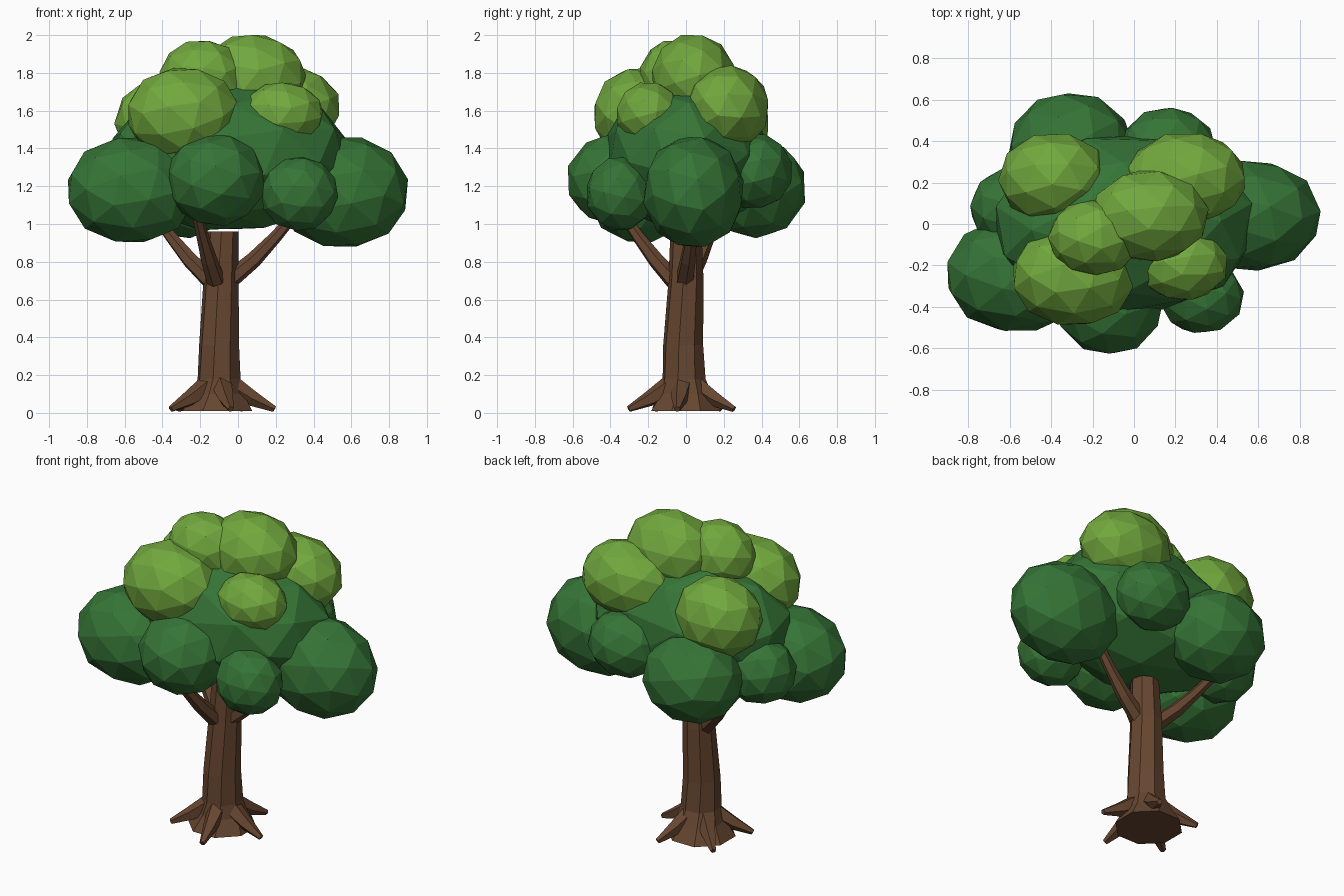
import bpy, bmesh, math, random
from mathutils import Vector, Euler

random.seed(4)
if "Cube" in bpy.data.objects:
    bpy.data.objects.remove(bpy.data.objects["Cube"])


def material(name, rgb):
    m = bpy.data.materials.new(name)
    m.use_nodes = True
    m.diffuse_color = (*rgb, 1)
    m.node_tree.nodes["Principled BSDF"].inputs["Base Color"].default_value = (*rgb, 1)
    return m


bark = material("bark_brown", (0.135, 0.062, 0.030))
dark_leaf = material("dark_leaf_green", (0.036, 0.175, 0.037))
light_leaf = material("light_leaf_green", (0.165, 0.390, 0.047))


def finish(bm, name, mat):
    bmesh.ops.recalc_face_normals(bm, faces=bm.faces)
    mesh = bpy.data.meshes.new(name)
    bm.to_mesh(mesh)
    bm.free()
    mesh.materials.append(mat)
    ob = bpy.data.objects.new(name, mesh)
    bpy.context.collection.objects.link(ob)


def tube(name, path, radii, sides, axis, twist=0.0):
    """Capped faceted tube whose rings all face along one axis."""
    bm = bmesh.new()
    turn = Vector(axis).to_track_quat('Z', 'Y')
    rings = []
    for k, (p, r) in enumerate(zip(path, radii)):
        ring = []
        for i in range(sides):
            a = math.tau * (i + 0.5) / sides + twist * k
            ring.append(bm.verts.new(Vector(p) + turn @ Vector((r * math.cos(a), r * math.sin(a), 0))))
        rings.append(ring)
    for low, high in zip(rings, rings[1:]):
        for i in range(sides):
            j = (i + 1) % sides
            bm.faces.new((low[i], low[j], high[j], high[i]))
    bm.faces.new(rings[0])
    bm.faces.new(rings[-1])
    finish(bm, name, bark)


def limb(name, angle, profile, radii, sides):
    """Tube leaving the trunk at an angle; profile is (distance, height)."""
    a = math.radians(angle)
    path = [Vector((-0.1 + d * math.cos(a), -0.015 + d * math.sin(a), z)) for d, z in profile]
    tube(name, path, radii, sides, path[-1] - path[0])


def leaf_clump(name, centre, size, mat):
    """Faceted ball, turned at random and fitted to its half sizes."""
    bm = bmesh.new()
    bmesh.ops.create_icosphere(bm, subdivisions=2, radius=1)
    turn = Euler([random.uniform(-0.4, 0.4) for _ in range(3)]).to_matrix()
    for v in bm.verts:
        v.co = turn @ v.co
    reach = [max(abs(v.co[i]) for v in bm.verts) for i in range(3)]
    for v in bm.verts:
        v.co = Vector([centre[i] + v.co[i] * size[i] / reach[i] for i in range(3)])
    finish(bm, name, mat)


# Trunk with flared foot
tube("trunk",
     [(-0.11, 0, 0.01), (-0.105, 0, 0.1), (-0.1, -0.01, 0.18),
      (-0.1, -0.015, 0.36), (-0.09, 0, 0.7), (-0.08, 0, 0.96)],
     [0.2, 0.145, 0.118, 0.108, 0.094, 0.083], 8, (0, 0, 1), 0.06)

# Five spreading roots
for n in range(5):
    limb(f"root_{n + 1}", -78 + 72 * n, [(0.06, 0.15), (0.18, 0.075), (0.295, 0.02)],
         [0.06, 0.043, 0.017], 5)

# Three branches, each with its own reach
for name, angle, reach in (("front", -110, 0.36), ("left", 8, 0.43), ("right", 152, 0.41)):
    limb(f"branch_{name}", angle,
         [(0.05, 0.70), (0.43 * reach, 0.81), (0.7 * reach, 0.93), (reach, 1.08)],
         [0.05, 0.043, 0.033, 0.026], 6)

# Dark lower canopy
leaf_clump("canopy_core", (-0.045, 0, 1.36), (0.62, 0.43, 0.39), dark_leaf)
leaf_clump("clump_right", (-0.565, -0.245, 1.18), (0.335, 0.27, 0.275), dark_leaf)
leaf_clump("clump_front", (-0.12, -0.36, 1.235), (0.265, 0.265, 0.245), dark_leaf)
leaf_clump("clump_front_left", (0.325, -0.35, 1.16), (0.205, 0.175, 0.195), dark_leaf)
leaf_clump("clump_left", (0.555, 0.04, 1.17), (0.345, 0.265, 0.29), dark_leaf)
leaf_clump("clump_back", (-0.305, 0.36, 1.19), (0.3, 0.27, 0.265), dark_leaf)
leaf_clump("clump_back_left", (0.165, 0.36, 1.28), (0.225, 0.2, 0.195), dark_leaf)
leaf_clump("clump_back_right", (-0.57, 0.08, 1.2), (0.22, 0.19, 0.2), dark_leaf)

# Light upper canopy
leaf_clump("top_front_right", (-0.29, -0.25, 1.58), (0.29, 0.235, 0.245), light_leaf)
leaf_clump("top_back_right", (-0.385, 0.22, 1.54), (0.27, 0.215, 0.24), light_leaf)
leaf_clump("top_back_left", (0.25, 0.22, 1.615), (0.285, 0.215, 0.225), light_leaf)
leaf_clump("crown", (0.075, 0.04, 1.775), (0.285, 0.22, 0.225), light_leaf)
leaf_clump("crown_right", (-0.19, -0.065, 1.775), (0.225, 0.18, 0.195), light_leaf)
leaf_clump("top_front_left", (0.235, -0.195, 1.58), (0.215, 0.17, 0.168), light_leaf)
